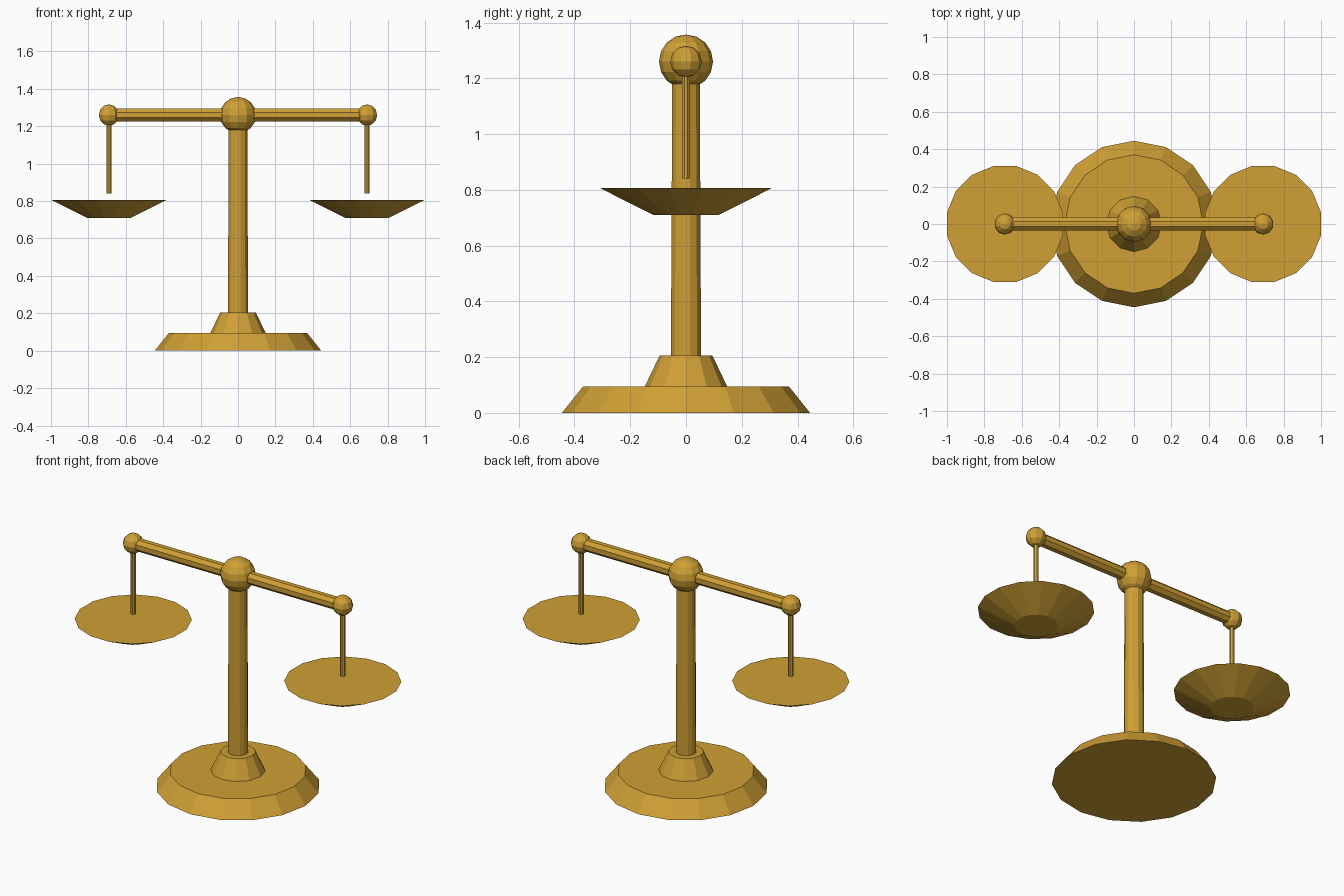
import bpy
import math

cube = bpy.data.objects.get("Cube")
if cube:
    bpy.data.objects.remove(cube, do_unlink=True)

# One warm gold for every part
gold = bpy.data.materials.new("warm_gold")
gold.use_nodes = True
colour = (0.63, 0.35, 0.035, 1)
gold.diffuse_color = colour
gold.node_tree.nodes["Principled BSDF"].inputs["Base Color"].default_value = colour

BEAM_Z = 1.26   # height of the beam axis
ARM = 0.69      # distance from the pillar to each hanger


def finish(name):
    obj = bpy.context.object
    obj.name = name
    obj.data.materials.append(gold)
    return obj


def frustum(name, sides, r_low, r_high, z_low, z_high, x=0, flat=False):
    """Upright tapered prism; flat turns a face rather than a corner to the front."""
    bpy.ops.mesh.primitive_cone_add(
        vertices=sides, radius1=r_low, radius2=r_high, depth=z_high - z_low,
        location=(x, 0, (z_low + z_high) / 2),
        rotation=(0, 0, math.pi / sides if flat else 0))
    return finish(name)


def ball(name, segments, rings, radius, x=0):
    bpy.ops.mesh.primitive_uv_sphere_add(
        segments=segments, ring_count=rings, radius=radius, location=(x, 0, BEAM_Z))
    return finish(name)


# Stand
frustum("base", 16, 0.445, 0.37, 0, 0.094)
frustum("collar", 12, 0.15, 0.095, 0.09, 0.205)
frustum("pillar", 12, 0.056, 0.051, 0.19, BEAM_Z - 0.03, flat=True)
ball("centre_ball", 12, 8, 0.097)

# Horizontal beam with flat faces up and to the front
bpy.ops.mesh.primitive_cylinder_add(
    vertices=8, radius=0.0365, depth=2 * ARM, location=(0, 0, BEAM_Z),
    rotation=(0, math.pi / 2, 0))
beam = finish("beam")
for vert in beam.data.vertices:
    x, y = vert.co.x, vert.co.y
    c, s = math.cos(math.pi / 8), math.sin(math.pi / 8)
    vert.co.x, vert.co.y = x * c - y * s, x * s + y * c

# Hanging pans on both arms
for side, x in (("left", ARM), ("right", -ARM)):
    ball(side + "_end_ball", 10, 6, 0.057, x)
    frustum(side + "_hanger", 8, 0.015, 0.015, 0.84, BEAM_Z - 0.02, x, True)
    frustum(side + "_pan", 16, 0.119, 0.316, 0.71, 0.807, x, True)
